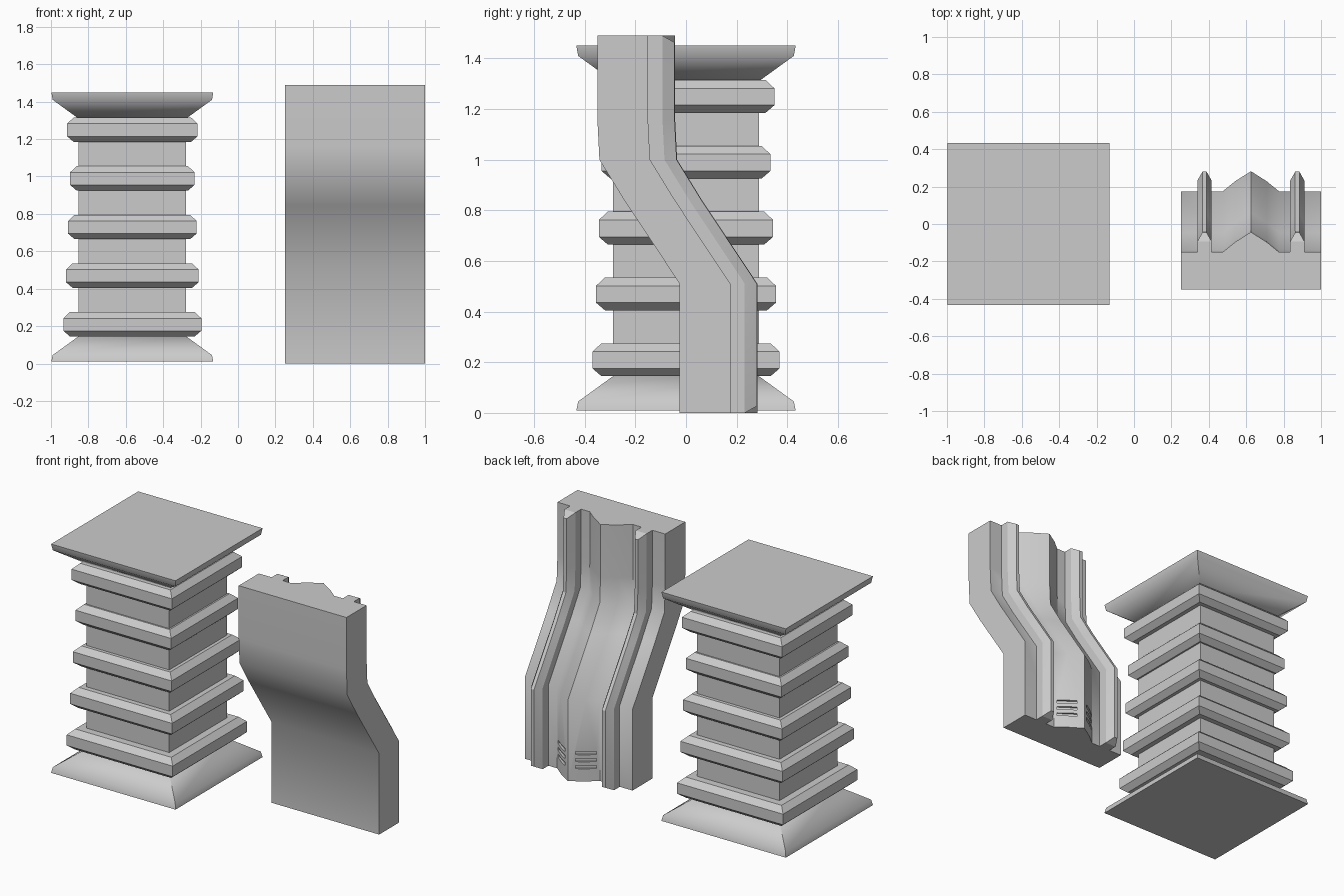
import bpy, bmesh
from math import radians
from mathutils import Matrix

if "Cube" in bpy.data.objects:
    bpy.data.objects.remove(bpy.data.objects["Cube"])

COL_X, WALL_X = -0.565, 0.625


def make_object(name, bm, smooth=None):
    bmesh.ops.recalc_face_normals(bm, faces=bm.faces)
    mesh = bpy.data.meshes.new(name)
    bm.to_mesh(mesh)
    bm.free()
    ob = bpy.data.objects.new(name, mesh)
    bpy.context.collection.objects.link(ob)
    if smooth:
        activate(ob)
        bpy.ops.object.shade_smooth_by_angle(angle=radians(smooth))
    return ob


def activate(ob):
    bpy.ops.object.select_all(action='DESELECT')
    ob.select_set(True)
    bpy.context.view_layer.objects.active = ob


def skin(bm, rings, caps):
    """Bridge closed vertex loops and cap both ends."""
    loops = [[bm.verts.new(p) for p in ring] for ring in rings]
    n = len(loops[0])
    for a, b in zip(loops, loops[1:]):
        for i in range(n):
            j = (i + 1) % n
            bm.faces.new((a[i], a[j], b[j], b[i]))
    for end in (loops[0], loops[-1]):
        for cap in caps:
            bm.faces.new([end[i] for i in cap])


def square_stack(name, profile, smooth=None):
    """Square column part from (half width, z) pairs."""
    bm = bmesh.new()
    corners = ((-1, -1), (1, -1), (1, 1), (-1, 1))
    skin(bm, [[(COL_X + sx * h, sy * h, z) for sx, sy in corners]
              for h, z in profile], [range(4)])
    return make_object(name, bm, smooth)


# Column: shaft, flared foot and cap, chamfered collars
square_stack("column_shaft", [(0.288, 0.10), (0.288, 1.36)])
square_stack("column_foot",
             [(0.433, 0.01), (0.426, 0.045), (0.288, 0.145)], 46)
square_stack("column_cap",
             [(0.288, 1.31), (0.426, 1.41), (0.433, 1.45)], 46)
for i, h in enumerate((0.369, 0.355, 0.344, 0.333, 0.349)):
    z = 0.145 + i * 0.26
    square_stack(f"column_collar_{i + 1}",
                 [(h - 0.035, z), (h, z + 0.03), (h, z + 0.097),
                  (h - 0.035, z + 0.13)])

# Wall: cross-section of (x, depth) swept up an S-shaped path of (y, z)
PATH = [(-0.025, 0), (-0.025, 0.51), (-0.247, 0.845),
        (-0.342, 1.0), (-0.35, 1.16), (-0.35, 1.49)]


def sweep(name, section, caps, x, hip_depth=9, smooth=36):
    rings = []
    for y, z in PATH:
        ring = []
        for sx, d in section:
            zz = min(max(z, 0.027), 1.463) if d > hip_depth else z
            ring.append((x + sx, y + d, zz))
        rings.append(ring)
    bm = bmesh.new()
    skin(bm, rings, caps)
    return make_object(name, bm, smooth)


half = [(-0.375, 0), (-0.375, 0.2), (-0.15, 0.2), (-0.085, 0.253)]
section = half + [(0, 0.307)] + [(-x, d) for x, d in reversed(half)]
wall = sweep("wall_panel", section, [range(len(section))], WALL_X)

# Raised ribs with hipped ends
rib = [(-0.038, 0.19), (-0.038, 0.257), (-0.011, 0.305),
       (0.011, 0.305), (0.038, 0.257), (0.038, 0.19)]
for side, s in (("left", -1), ("right", 1)):
    sweep(f"wall_rib_{side}", rib, [(0, 1, 4, 5), (1, 2, 3, 4)],
          WALL_X + s * 0.248, hip_depth=0.28, smooth=25)

# Vent slots cut into both slopes of the centre ridge
bm = bmesh.new()
for s in (-1, 1):
    for z in (0.089, 0.133, 0.177):
        bmesh.ops.create_cube(
            bm, size=1,
            matrix=Matrix.Translation((WALL_X + s * 0.088, 0.227, z))
            @ Matrix.Rotation(-s * radians(35), 4, 'Z')
            @ Matrix.Diagonal((0.12, 0.03, 0.02, 1)))
cutter = make_object("vent_cutter", bm)
cutter.hide_render = True
mod = wall.modifiers.new("vents", 'BOOLEAN')
mod.operation = 'DIFFERENCE'
mod.solver = 'EXACT'
mod.object = cutter
activate(wall)
bpy.ops.object.modifier_apply(modifier=mod.name)
bpy.data.objects.remove(cutter)
bpy.ops.object.shade_smooth_by_angle(angle=radians(36))
